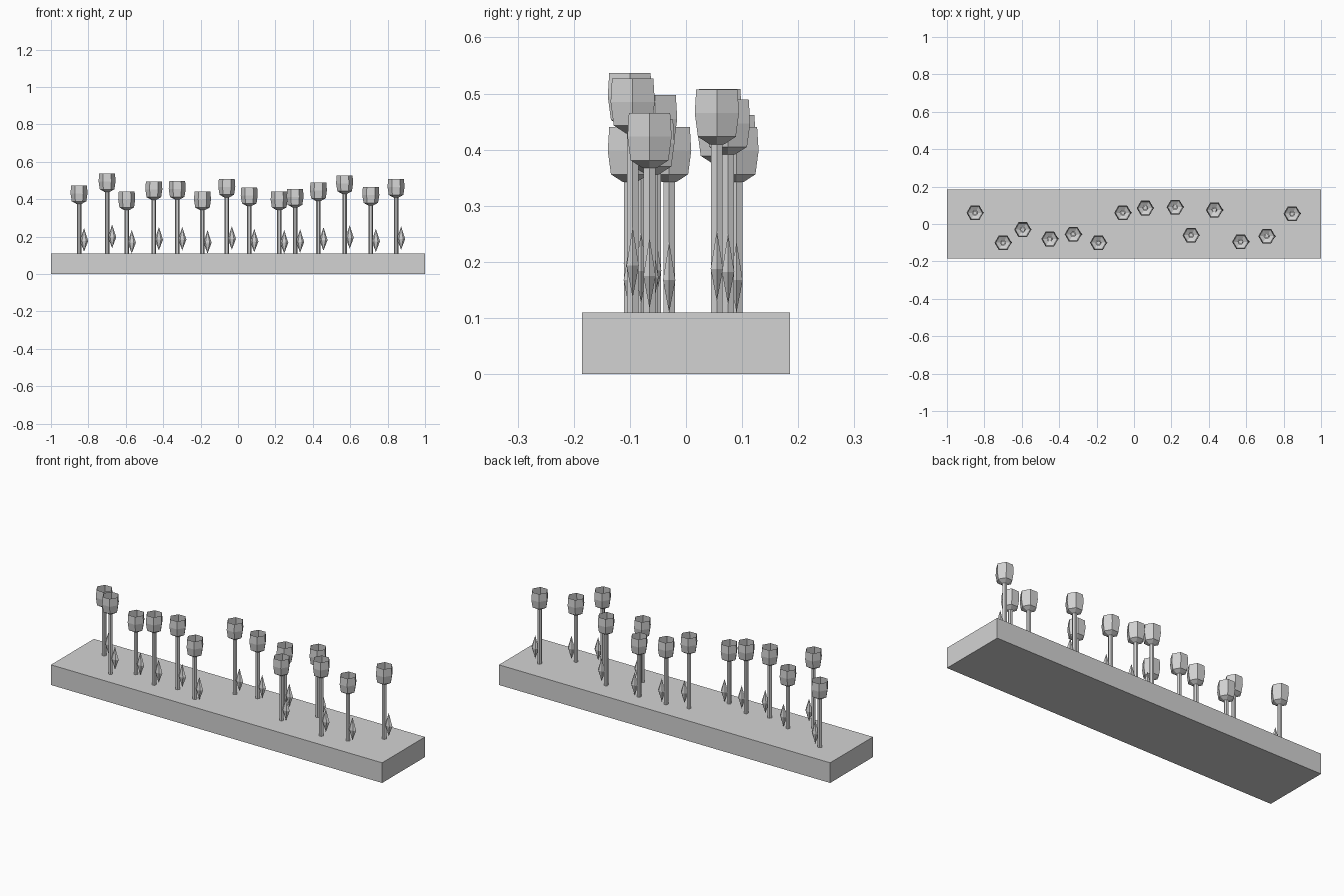
import bpy
import bmesh
from math import cos, sin, pi
from mathutils import Vector

cube = bpy.data.objects.get("Cube")
if cube:
    bpy.data.objects.remove(cube, do_unlink=True)

# One plain grey for every part
grey = bpy.data.materials.new("plain_grey")
grey.use_nodes = True
COLOUR = (0.65, 0.65, 0.65, 1)
grey.diffuse_color = COLOUR
grey.node_tree.nodes["Principled BSDF"].inputs["Base Color"].default_value = COLOUR

SOIL_TOP = 0.11
HEAD_HEIGHT = 0.098


def finish(bm, name):
    mesh = bpy.data.meshes.new(name)
    bm.to_mesh(mesh)
    bm.free()
    mesh.materials.append(grey)
    obj = bpy.data.objects.new(name, mesh)
    bpy.context.collection.objects.link(obj)
    return obj


def lathe(name, profile, centre, squash=1.0, cap=False, sides=6):
    """Flat-sided turned shape; profile runs upwards as (radius, height)."""
    bm = bmesh.new()
    rings = []
    for r, z in profile:
        count = 1 if r == 0 else sides
        rings.append([bm.verts.new(Vector(centre) + Vector((
            r * cos(2 * pi * i / sides), squash * r * sin(2 * pi * i / sides), z)))
            for i in range(count)])
    for low, high in zip(rings, rings[1:]):
        for i in range(sides):
            j = (i + 1) % sides
            quad = [low[i % len(low)], low[j % len(low)],
                    high[j % len(high)], high[i % len(high)]]
            bm.faces.new(list(dict.fromkeys(quad)))
    if cap:
        bm.faces.new(rings[-1])
        bm.faces.new(rings[0][::-1])
    return finish(bm, name)


# Planter bed
bm = bmesh.new()
bmesh.ops.create_cube(bm, size=1)
bmesh.ops.scale(bm, vec=(2, 0.37, SOIL_TOP), verts=bm.verts)
bmesh.ops.translate(bm, vec=(0, 0, SOIL_TOP / 2), verts=bm.verts)
finish(bm, "planter_bed")

# Flowers: x, y and height of the rim
FLOWERS = [
    (-0.85, 0.06, 0.473), (-0.70, -0.10, 0.537), (-0.595, -0.03, 0.44),
    (-0.45, -0.08, 0.495), (-0.325, -0.055, 0.497), (-0.19, -0.10, 0.44),
    (-0.06, 0.06, 0.508), (0.06, 0.085, 0.462), (0.22, 0.09, 0.44),
    (0.305, -0.06, 0.454), (0.43, 0.075, 0.489), (0.57, -0.095, 0.527),
    (0.71, -0.065, 0.465), (0.845, 0.055, 0.507),
]
CUP = [(0.014, 0), (0.039, 0.014), (0.0455, 0.056), (0.0425, HEAD_HEIGHT)]
LEAF = [(0, -0.058), (0.022, 0), (0, 0.068)]

for n, (x, y, top) in enumerate(FLOWERS, 1):
    stem = top - HEAD_HEIGHT - SOIL_TOP
    lathe(f"stem_{n}", [(0.012, 0), (0.012, stem + 0.004)], (x, y, SOIL_TOP), cap=True)
    # Open cup of petals
    lathe(f"flower_head_{n}", CUP, (x, y, top - HEAD_HEIGHT))
    # Slim pointed leaf beside the stem
    lathe(f"leaf_{n}", LEAF, (x + 0.027, y, SOIL_TOP - 0.012 + 0.3 * stem), squash=0.58)
